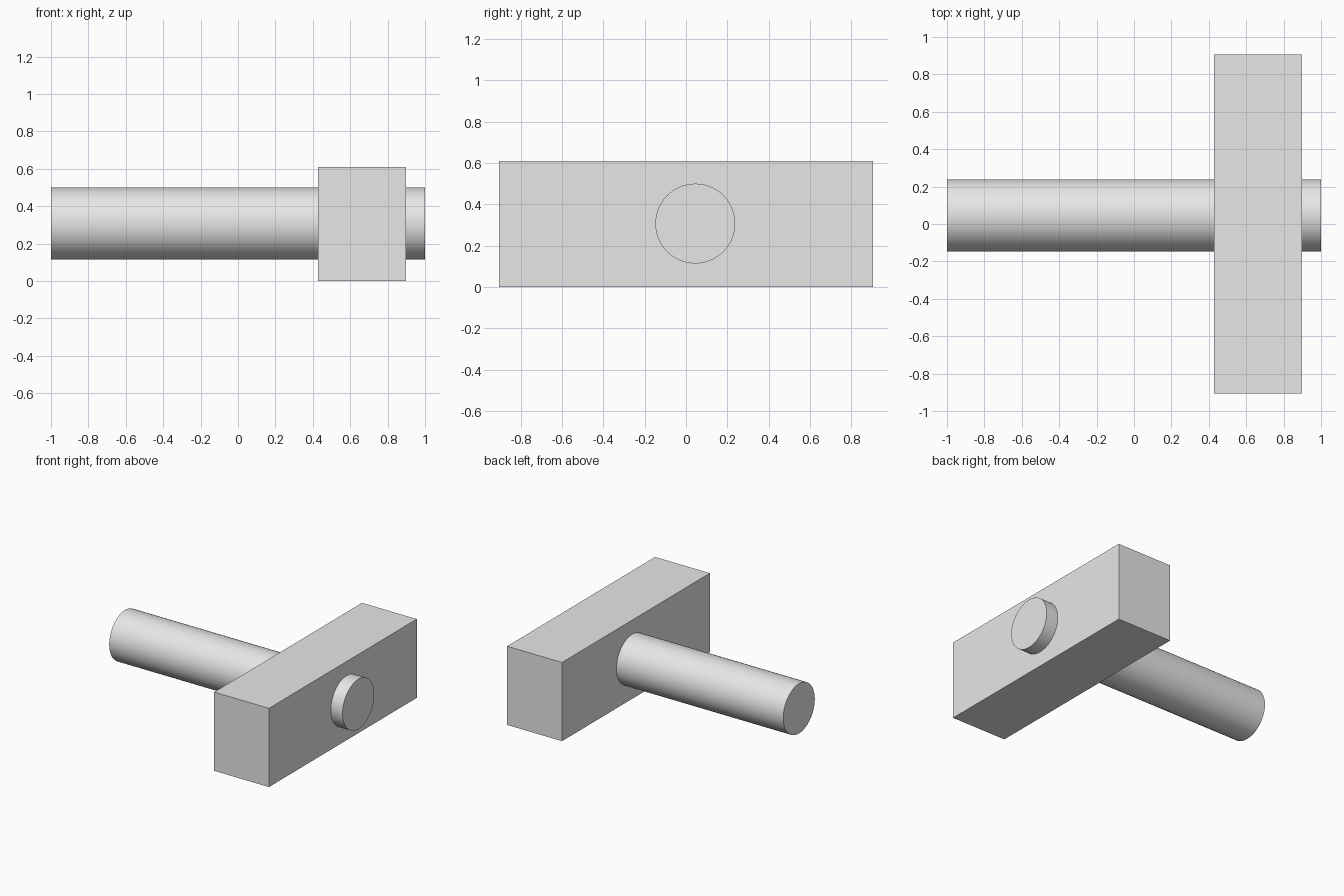
import bpy
import math

cube = bpy.data.objects.get("Cube")
if cube:
    bpy.data.objects.remove(cube, do_unlink=True)

# Single plain grey for both parts
grey = bpy.data.materials.new("light_grey")
grey.use_nodes = True
colour = (0.8, 0.8, 0.8, 1)
grey.diffuse_color = colour
grey.node_tree.nodes["Principled BSDF"].inputs["Base Color"].default_value = colour

# Rectangular head block
bpy.ops.mesh.primitive_cube_add(size=1, location=(0.664, 0, 0.305))
head = bpy.context.object
head.name = "hammer_head"
head.scale = (0.47, 1.81, 0.61)
bpy.ops.object.transform_apply(location=False, rotation=False, scale=True)
head.data.materials.append(grey)

# Round handle passing through the head, slightly off centre
bpy.ops.mesh.primitive_cylinder_add(vertices=96, radius=0.193, depth=2,
                                    location=(0, 0.045, 0.307),
                                    rotation=(0, math.pi / 2, 0))
handle = bpy.context.object
handle.name = "handle"
handle.data.materials.append(grey)
bpy.ops.object.shade_smooth_by_angle(angle=math.radians(30))
